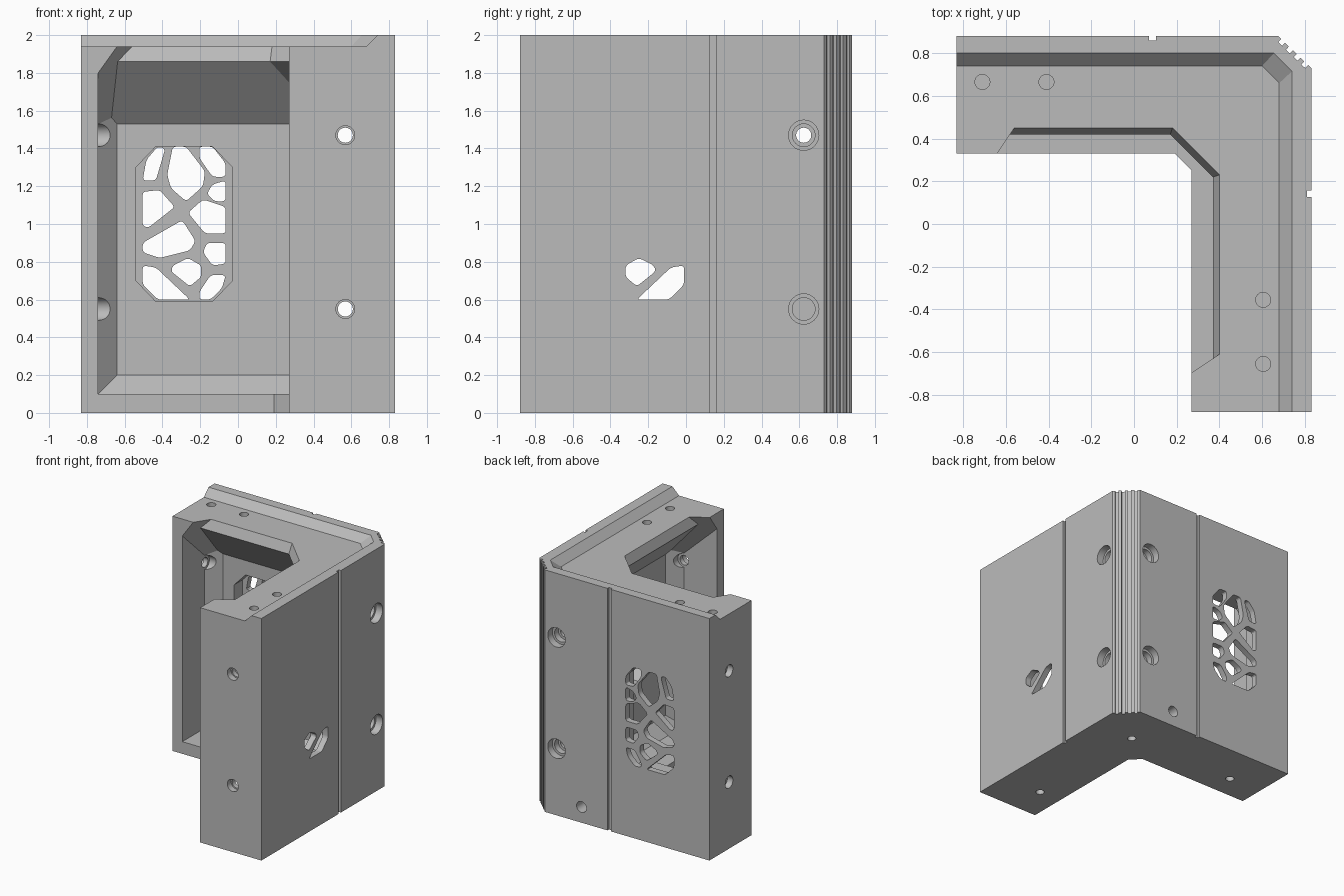
import bpy, bmesh, math
from mathutils import Matrix, Vector

if "Cube" in bpy.data.objects:
    bpy.data.objects.remove(bpy.data.objects["Cube"], do_unlink=True)

grey = bpy.data.materials.new("plain_grey")
grey.use_nodes = True
grey.diffuse_color = (0.5, 0.5, 0.5, 1)
grey.node_tree.nodes["Principled BSDF"].inputs["Base Color"].default_value = (0.5, 0.5, 0.5, 1)


def make_object(name, bm):
    bmesh.ops.recalc_face_normals(bm, faces=bm.faces[:])
    mesh = bpy.data.meshes.new(name)
    bm.to_mesh(mesh)
    bm.free()
    mesh.materials.append(grey)
    ob = bpy.data.objects.new(name, mesh)
    bpy.context.collection.objects.link(ob)
    return ob


def prism(name, outline, low, high, frame=Matrix(), rounding=0):
    """Outline in the frame's first two axes, extruded along its third."""
    bm = bmesh.new()
    bm.faces.new([bm.verts.new((u, v, low)) for u, v in outline])
    if rounding:
        bmesh.ops.bevel(bm, geom=bm.verts[:], affect='VERTICES', offset=rounding,
                        segments=3, profile=0.5, clamp_overlap=True)
    top = bmesh.ops.extrude_face_region(bm, geom=bm.faces[:])
    verts = [g for g in top["geom"] if isinstance(g, bmesh.types.BMVert)]
    bmesh.ops.translate(bm, verts=verts, vec=(0, 0, high - low))
    bm.transform(frame)
    return make_object(name, bm)


def rod(name, centre, radius, low, high, frame=Matrix()):
    steps = [math.tau * i / 32 for i in range(32)]
    ring = [(centre[0] + radius * math.cos(t), centre[1] + radius * math.sin(t)) for t in steps]
    return prism(name, ring, low, high, frame)


def box_outline(u, v, half_u, half_v):
    return [(u - half_u, v - half_v), (u + half_u, v - half_v),
            (u + half_u, v + half_v), (u - half_u, v + half_v)]


def convex(name, planes):
    """Solid where a*x + b*y + c*z < k for every plane (a, b, c, k)."""
    bm = bmesh.new()
    bmesh.ops.create_cube(bm, size=5)
    for a, b, c, k in planes:
        n = Vector((a, b, c))
        cut = bmesh.ops.bisect_plane(bm, geom=bm.verts[:] + bm.edges[:] + bm.faces[:],
                                     plane_co=n * k / n.length_squared, plane_no=n, clear_outer=True)
        edges = [g for g in cut["geom_cut"] if isinstance(g, bmesh.types.BMEdge)]
        if edges:
            bmesh.ops.edgeloop_fill(bm, edges=edges)
    return make_object(name, bm)


def carve(cutter):
    cutter.hide_render = True
    mod = body.modifiers.new("cut", 'BOOLEAN')
    mod.operation, mod.solver, mod.object = 'DIFFERENCE', 'EXACT', cutter
    bpy.context.view_layer.objects.active = body
    bpy.ops.object.modifier_apply(modifier=mod.name)
    bpy.data.objects.remove(cutter, do_unlink=True)


# L-shaped body with a cut outer corner
body = prism("corner_bracket", [(-.83, .33), (.19, .33), (.27, .25), (.27, -.88),
                                (.83, -.88), (.83, .73), (.675, .88), (-.83, .88)], 0, 2)

# Raised lip along the outer top edges
carve(convex("lip_cutter", [(0, 0, -1, -1.94), (0, 1, -1, -1.2), (1, 0, -1, -1.26),
                            (1, 1, -1.92, -2.385)]))

# Hollow with sloped floor, ends and overhanging ceiling
end_slopes = [(-1.4, .933, 1, 3.144), (.933, -1.4, 1, 3.167)]
carve(convex("hollow_cutter", end_slopes + [
    (-1, 0, 0, .74), (0, -1, 0, .79), (0, 0, -1, -.1), (0, 1, 0, .72), (1, 0, 0, .67),
    (-1, 1, 0, 1.36), (1, -1, 0, 1.36), (0, 1, -1, .52), (1, 0, -1, .47), (1, 1, 0, 1.29),
    (0, 1.1, 1, 2.322), (1.1, 0, 1, 2.267), (.55, .55, 1, 2.1845)]))

# Slanted edge of the top plate
carve(convex("top_edge_cutter", end_slopes + [
    (0, 0, -1, -1.855), (0, 1, -.375, -.2775), (1, 0, -.375, -.3275), (1, 1, -.5, -.34)]))

# Grille openings, in hundredths from the grille centre
cells = [
    [(-22, 23), (-15, 23), (-10, 40), (-14, 41), (-20, 34)],
    [(-6, 41), (1, 41), (11, 28), (10, 20), (1, 12), (-7, 19), (-9, 26)],
    [(8, 41), (15, 41), (22, 32), (22, 25), (15, 25), (8, 35)],
    [(15, 21), (22, 23), (22, 12), (16, 12), (12, 16)],
    [(-22, 17), (-13, 18), (-5, 9), (-19, -2), (-22, -1)],
    [(10, 13), (22, 9), (22, -5), (11, -5), (2, 6)],
    [(-1, 2), (6, -9), (3, -14), (-13, -18), (-22, -15), (-22, -10)],
    [(12, -10), (22, -10), (22, -21), (15, -22), (10, -15)],
    [(-22, -22), (-15, -23), (3, -40), (-14, -40), (-22, -32)],
    [(-6, -22), (2, -18), (9, -22), (9, -28), (3, -33), (-7, -25)],
    [(14, -27), (22, -27), (20, -34), (14, -40), (8, -40), (8, -36)],
]
octagon = [(-.255, -.3), (-.15, -.41), (.15, -.41), (.255, -.3),
           (.255, .3), (.15, .41), (-.15, .41), (-.255, .3)]


def wall_frame(across, inward, origin):
    frame = Matrix((across, (0, 0, 1), inward)).transposed().to_4x4()
    frame.translation = origin
    return frame


back = wall_frame((1, 0, 0), (0, -1, 0), (-.285, .88, 1))
side = wall_frame((0, -1, 0), (-1, 0, 0), (.83, -.23, 1))

for frame, sign, length in ((back, 1, 1.76), (side, -1, 1.66)):
    # Thin grille in an eight-sided pocket
    carve(prism("pocket_cutter", octagon, .05, .3, frame))
    for cell in cells:
        carve(prism("cell_cutter", [(u / 100, v / 100) for u, v in cell], -.1, .1, frame, .018))
    # Shallow vertical groove
    carve(prism("groove_cutter", box_outline(sign * .372, 0, .016, 1.2), -.1, .02, frame))
    # Stepped screw holes running through to the far arm end
    for height in (-.45, .47):
        at = (sign * .853, height)
        for radius, low, high in ((.04, -.1, 2), (.08, -.1, .06), (.06, -.1, .11),
                                  (.06, .4, length - .09), (.05, length - .05, 2)):
            carve(rod("screw_cutter", at, radius, low, high, frame))

# Cable hole low on the back
carve(rod("cable_cutter", (.625, -.87), .045, -.1, .3, back))

# Blind pin holes on top and through holes in the floor
for at in ((-.71, .665), (-.41, .665), (.605, -.355), (.605, -.655)):
    carve(rod("top_pin_cutter", at, .035, 1.75, 2.1))
for at in ((-.53, .53), (.46, .52), (.47, -.58)):
    carve(rod("floor_pin_cutter", at, .033, -.1, .15))

# Ribs down the outer corner
corner = Matrix.Translation((.7525, .805, 0)) @ Matrix.Rotation(math.radians(-44), 4, 'Z')
for i in range(4):
    carve(prism("rib_cutter", box_outline(-.075 + .05 * i, .03, .0125, .05), -.1, 2.1, corner))

bpy.ops.object.select_all(action='DESELECT')
body.select_set(True)
bpy.context.view_layer.objects.active = body
bpy.ops.object.shade_smooth_by_angle(angle=math.radians(20))
